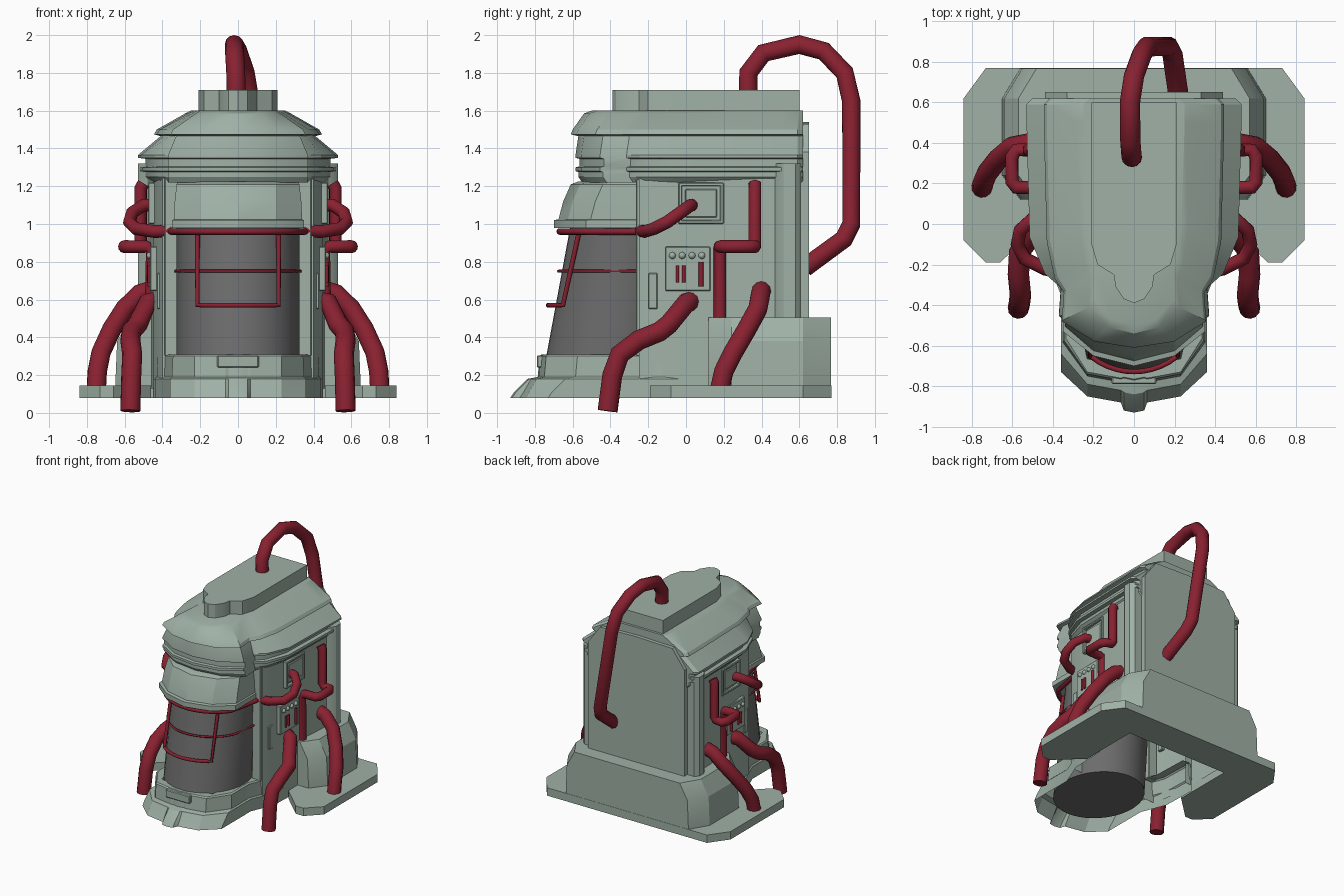
import bpy, bmesh, math
from mathutils import Vector

if "Cube" in bpy.data.objects:
    bpy.data.objects.remove(bpy.data.objects["Cube"])


def material(name, rgb):
    m = bpy.data.materials.new(name)
    m.diffuse_color = (*rgb, 1)
    m.use_nodes = True
    m.node_tree.nodes["Principled BSDF"].inputs["Base Color"].default_value = m.diffuse_color
    return m


SAGE = material("sage_metal", (0.35, 0.44, 0.38))
RED = material("red_hose", (0.25, 0.015, 0.03))
DARK = material("dark_drum", (0.15, 0.15, 0.15))


def finish(bm, name, mat):
    bmesh.ops.recalc_face_normals(bm, faces=bm.faces)
    me = bpy.data.meshes.new(name)
    bm.to_mesh(me)
    bm.free()
    me.materials.append(mat)
    ob = bpy.data.objects.new(name, me)
    bpy.context.collection.objects.link(ob)
    return ob


def full(half):
    return half + [(-x, y) for x, y in reversed(half) if x > 1e-6]


def loft(name, rings, mat=SAGE, bottom=True, top=True, wrap=True):
    """Skin a stack of (z, half outline) rings, mirrored over x."""
    bm = bmesh.new()
    loops = [[bm.verts.new((x, y, z)) for x, y in full(h)] for z, h in rings]
    n = len(loops[0])
    for a, b in zip(loops, loops[1:]):
        for i in range(n if wrap else n - 1):
            j = (i + 1) % n
            bm.faces.new((a[i], a[j], b[j], b[i]))
    if top:
        bm.faces.new(loops[-1])
    if bottom:
        bm.faces.new(loops[0])
    return finish(bm, name, mat)


def box(name, x, y, z, mat=SAGE, bevel=0.006):
    bm = bmesh.new()
    bmesh.ops.create_cube(bm, size=1)
    for v in bm.verts:
        v.co = Vector([(r[0] + r[1]) / 2 + c * (r[1] - r[0]) for r, c in zip((x, y, z), v.co)])
    bmesh.ops.bevel(bm, geom=bm.edges[:], offset=bevel, segments=1, affect='EDGES')
    return finish(bm, name, mat)


def hose(name, pts, r, s=1):
    cu = bpy.data.curves.new(name, 'CURVE')
    cu.dimensions = '3D'
    cu.bevel_depth, cu.bevel_resolution, cu.use_fill_caps = r, 4, True
    sp = cu.splines.new('POLY')
    sp.points.add(len(pts) - 1)
    for p, (x, y, z) in zip(sp.points, pts):
        p.co = (s * x, y, z, 1)
    ob = bpy.data.objects.new(name, cu)
    bpy.context.collection.objects.link(ob)
    bpy.ops.object.select_all(action='DESELECT')
    ob.select_set(True)
    bpy.context.view_layer.objects.active = ob
    bpy.ops.object.convert(target='MESH')
    ob = bpy.context.object
    ob.data.materials.clear()
    ob.data.materials.append(RED)


# Stepped head and roof with a narrower snout at the front
def snout(w, f, b=0.62):
    n = min(.8 * w, .37)
    return [(0, f), (.55 * n, f + .03), (n, f + .13), (n - .01, f + .27),
            ((n + w) / 2 - .01, f + .34), (w - .015, f + .52), (w, b - .12), (w, b - .03), (w - .03, b), (0, b)]


head = [(1.22, .46, -.55), (1.25, .49, -.57), (1.275, .49, -.57), (1.28, .52, -.585), (1.30, .52, -.585),
        (1.305, .49, -.565), (1.345, .49, -.565), (1.35, .53, -.585), (1.365, .53, -.585),
        (1.465, .41, -.57), (1.475, .445, -.61), (1.50, .43, -.60), (1.585, .28, -.54), (1.60, .25, -.50)]
loft("stepped_head", [(z, snout(w, f)) for z, w, f in head])
cap = [(0, -.39), (.05, -.37), (.09, -.31), (.10, -.25), (.18, -.20), (.21, -.10), (.21, .60), (0, .60)]
loft("roof_cap", [(1.56, cap), (1.71, cap)])

# Tall hollow body, open at the drum and underneath
body = [(.30, -.25), (.40, -.25), (.42, -.18), (.45, 0), (.475, .35), (.48, .47),
        (.51, .49), (.53, .52), (.53, .58), (.50, .61), (0, .61)]
loft("main_body", [(.13, body), (1.32, body)], bottom=False, wrap=False)

# Back wall with sloped top corners
bm = bmesh.new()
wall = full([(0, .45), (.44, .45), (.44, 1.38), (.33, 1.53), (0, 1.54)])
f = bm.faces.new([bm.verts.new((x, .58, z)) for x, z in wall])
for v in bmesh.ops.extrude_face_region(bm, geom=[f])['geom']:
    if isinstance(v, bmesh.types.BMVert):
        v.co.y = .65
finish(bm, "back_wall", SAGE)


# Visor above the drum
def visor(w, f):
    return [(0, f), (.2, f + .05), (w, f + .17), (w, -.2), (0, -.2)]


loft("visor", [(z, visor(w, f)) for z, w, f in
               [(.98, .35, -.70), (1.02, .35, -.70), (1.025, .34, -.675), (1.12, .335, -.65),
                (1.21, .325, -.61), (1.225, .31, -.57)]])


# Dark drum leaning back towards the visor
def drum_at(z):
    t = (z - .31) / .69
    return -.40 + .10 * t, .36 - .05 * t


DRUM_W = .325


def on_drum(x, z, out=.01):
    cy, r = drum_at(z)
    return (x, cy - (r + out) * math.sqrt(1 - (x / (DRUM_W + out)) ** 2), z)


rings = []
for z in (.12, 1.0):
    cy, r = drum_at(max(z, .25))
    rings.append((z, [(DRUM_W * math.sin(math.pi * i / 20), cy - r * math.cos(math.pi * i / 20))
                      for i in range(20)] + [(0, cy + r)]))
loft("drum", rings, DARK)


# Front foot: open shell with two stepped layers around the drum
def foot(k, w, f):
    return [(w + .09, .14), (w + .08, -.15), (w, -.35), (w, f + .2), (.23, f + .03 + .05 * k),
            (.065, f + .05 * k), (.05, f + .01), (0, f)]


loft("front_foot", [(.08, foot(1, .36, -.93)), (.11, foot(1, .36, -.91)), (.18, foot(.4, .36, -.84)),
                    (.19, foot(.1, .35, -.785)), (.30, foot(.1, .345, -.775)), (.31, foot(.1, .335, -.765)),
                    (.31, foot(.1, .27, -.70))], bottom=False, top=False, wrap=False)
box("foot_tab", (-.11, .11), (-.79, -.70), (.24, .305))

# Rear plinth: U-shaped plate and hollow sloped block
plate = [(0, .77), (.73, .77), (.84, .62), (.84, -.08), (.73, -.19), (.66, -.19), (.46, .0), (.46, .5), (0, .5)]
loft("rear_plate", [(.08, plate), (.145, plate)])


def block(w):
    return [(.40, .12), (w - .09, .12), (w, .24), (w, .62), (w - .09, .768), (0, .768)]


loft("rear_block", [(.14, block(.65)), (.38, block(.64)), (.505, block(.57))], bottom=False, wrap=False)

# Red guard frame on the drum
xs = [-.30 + .05 * i for i in range(13)]
hose("guard_top_bar", [(-.36, -.23, .96)] + [on_drum(x, .96, .05) for x in xs] + [(.36, -.23, .96)], .017)
hose("guard_thin_bar", [(-.33, -.26, .75)] + [on_drum(x, .75) for x in xs] + [(.33, -.26, .75)], .008)
hose("guard_frame", [on_drum(-.215, .96, .02)] + [on_drum(-.215 + .043 * i, .57, .025) for i in range(11)]
     + [on_drum(.215, .96, .02)], .013)

for s, side in ((1, "right"), (-1, "left")):
    def sbox(name, x, y, z, mat=SAGE, bevel=.005):
        box(f"{name}_{side}", tuple(sorted((s * x[0], s * x[1]))), y, z, mat, bevel)

    # Columns and brackets beside the drum
    sbox("front_column", (.315, .39), (-.265, -.2), (.30, 1.24))
    sbox("bracket", (.40, .43), (-.20, -.15), (.55, .74))
    # Framed side hatch
    y0, y1, z0, z1 = -.04, .20, 1.0, 1.22
    for i, (y, z) in enumerate((((y0, y1), (z0, z0 + .02)), ((y0, y1), (z1 - .02, z1)),
                                ((y0, y0 + .02), (z0, z1)), ((y1 - .02, y1), (z0, z1)))):
        sbox(f"hatch_frame_{i}", (.42, .475), y, z)
    sbox("hatch", (.42, .466), (y0 + .035, y1 - .035), (z0 + .035, z1 - .035))
    # Control panel with knobs and red levers
    sbox("control_panel", (.40, .466), (-.11, .13), (.645, .88))
    for i in range(4):
        bm = bmesh.new()
        bmesh.ops.create_uvsphere(bm, u_segments=12, v_segments=8, radius=.018)
        bmesh.ops.translate(bm, verts=bm.verts, vec=(s * .466, -.072 + .052 * i, .833))
        finish(bm, f"knob_{i}_{side}", SAGE)
    for i, (y, z0, z1) in enumerate(((-.045, .69, .78), (-.012, .69, .78), (.08, .67, .80))):
        hose(f"lever_{i}_{side}", [(.47, y, z0), (.47, y, z1)], .009 + .004 * (i == 2), s)
    # Hoses on the flank
    hose(f"visor_hose_{side}", [(.34, -.24, .965), (.44, -.22, .96), (.54, -.17, .975), (.575, -.10, 1.01),
                                (.56, -.03, 1.06), (.50, .025, 1.10), (.45, .03, 1.10)], .034, s)
    hose(f"bent_pipe_{side}", [(.46, .18, .48), (.46, .18, .87), (.49, .18, .88), (.58, .18, .88), (.602, .21, .88),
                               (.602, .33, .88), (.58, .365, .88), (.53, .365, .885), (.515, .365, .91),
                               (.515, .365, 1.19), (.50, .365, 1.215)], .034, s)
    hose(f"front_leg_hose_{side}", [(.43, .02, .59), (.48, 0, .58), (.53, -.09, .47), (.565, -.14, .43),
                                    (.57, -.25, .385), (.56, -.35, .31), (.565, -.39, .20), (.57, -.415, .01)], .053, s)
    hose(f"rear_leg_hose_{side}", [(.45, .40, .65), (.52, .395, .63), (.60, .38, .55), (.67, .32, .44),
                                   (.725, .25, .32), (.745, .20, .22), (.75, .18, .13)], .052, s)

# Big hose from the roof to the back
hose("roof_hose", [(-.01, .33, 1.69), (-.012, .33, 1.80), (-.018, .41, 1.905), (-.02, .60, 1.95), (0, .73, 1.915),
                   (.04, .84, 1.80), (.065, .875, 1.65), (.17, .875, 1.0), (.19, .835, .92), (.22, .63, .77)], .05)

# Smooth shading with sharp creases, softer on the round hoses
for mat, angle in ((SAGE, 26), (DARK, 40), (RED, 50)):
    bpy.ops.object.select_all(action='DESELECT')
    for ob in bpy.data.objects:
        if ob.data.materials[0] == mat:
            ob.select_set(True)
            bpy.context.view_layer.objects.active = ob
    bpy.ops.object.shade_smooth_by_angle(angle=math.radians(angle))
